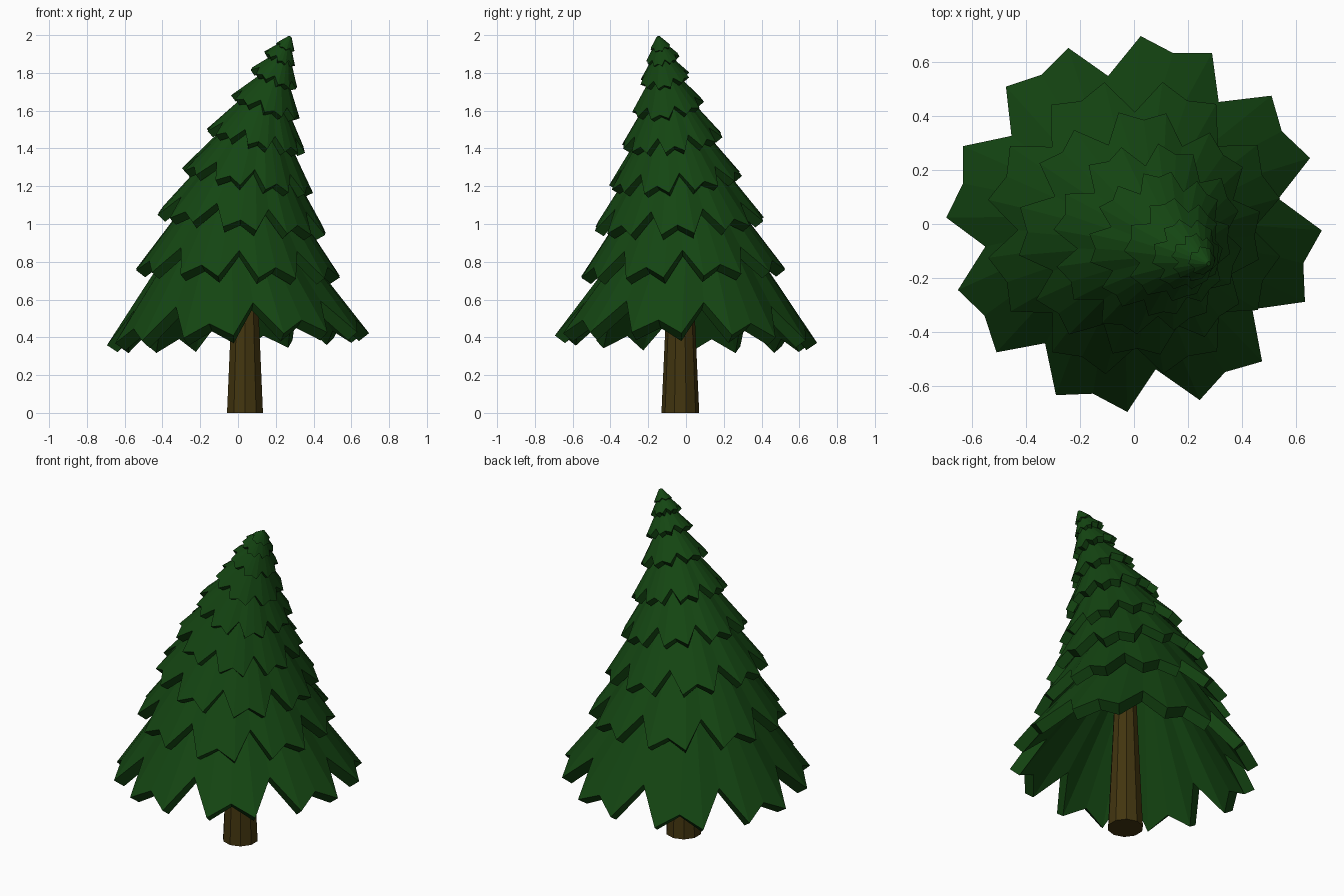
import bpy, bmesh, math
from mathutils import Vector

if "Cube" in bpy.data.objects:
    bpy.data.objects.remove(bpy.data.objects["Cube"])


def material(name, rgb):
    m = bpy.data.materials.new(name)
    m.diffuse_color = (*rgb, 1)
    m.use_nodes = True
    m.node_tree.nodes["Principled BSDF"].inputs["Base Color"].default_value = m.diffuse_color
    return m


GREEN = material("needle_green", (0.007, 0.06, 0.006))
BROWN = material("bark_brown", (0.055, 0.036, 0.005))


def tier(name, center, radius, tilt, tips, turn):
    """Zigzag cone skirt: columns cycle tip, shallow notch, tip, deep notch."""
    rot = Vector((0, 0, 1)).rotation_difference(Vector((*tilt, 1)))
    center = Vector(center)
    cycle = [(1.0, 0.0), (0.93, 0.10), (1.0, 0.0), (0.79, 0.25)]
    cols = tips * 2
    height = 1.4 * radius * 0.85
    bm = bmesh.new()
    low, top = [], []
    for i in range(cols):
        a = math.radians(turn) - math.tau * i / cols
        d = Vector((math.cos(a), math.sin(a), 0))
        r, z = cycle[i % 4]
        low.append(bm.verts.new(center + rot @ (d * radius * r + Vector((0, 0, z * radius)))))
        top.append(bm.verts.new(center + rot @ (d * radius * 0.15 + Vector((0, 0, height)))))
    for i in range(cols):
        j = (i + 1) % cols
        bm.faces.new((low[j], low[i], top[i], top[j]))
    bm.faces.new(top[::-1])
    bm.normal_update()
    mesh = bpy.data.meshes.new(name)
    bm.to_mesh(mesh)
    bm.free()
    mesh.materials.append(GREEN)
    ob = bpy.data.objects.new(name, mesh)
    bpy.context.collection.objects.link(ob)
    # shell thickness, inward
    s = ob.modifiers.new("thickness", 'SOLIDIFY')
    s.thickness = min(0.03 + 0.055 * radius, 0.6 * radius)
    s.offset = -1


# Trunk
bpy.ops.mesh.primitive_cone_add(vertices=10, radius1=0.1, radius2=0.05, depth=1.1,
                                location=(0.037, -0.03, 0.55))
trunk = bpy.context.object
trunk.name = "trunk"
trunk.data.materials.append(BROWN)

# Foliage tiers: centre x, y, z, radius, lean x, lean y, tips, turn
TIERS = [
    (0.00, 0.000, 0.39, 0.695, -0.045, 0.03, 16, -2),
    (0.00, -0.015, 0.74, 0.550, 0.035, -0.04, 16, -11),
    (0.02, -0.035, 1.00, 0.455, 0.12, -0.06, 16, 10),
    (0.05, -0.055, 1.23, 0.355, 0.18, -0.09, 16, -6),
    (0.095, -0.073, 1.44, 0.270, 0.23, -0.11, 16, 14),
    (0.145, -0.095, 1.62, 0.192, 0.34, -0.15, 12, 0),
    (0.19, -0.112, 1.77, 0.135, 0.42, -0.18, 12, 12),
    (0.22, -0.123, 1.875, 0.090, 0.45, -0.20, 12, -5),
    (0.25, -0.135, 1.935, 0.054, 0.45, -0.20, 8, 10),
]
for k, (x, y, z, r, tx, ty, n, turn) in enumerate(TIERS, 1):
    tier(f"foliage_tier_{k}", (x, y, z), r, (tx, ty), n, turn)
